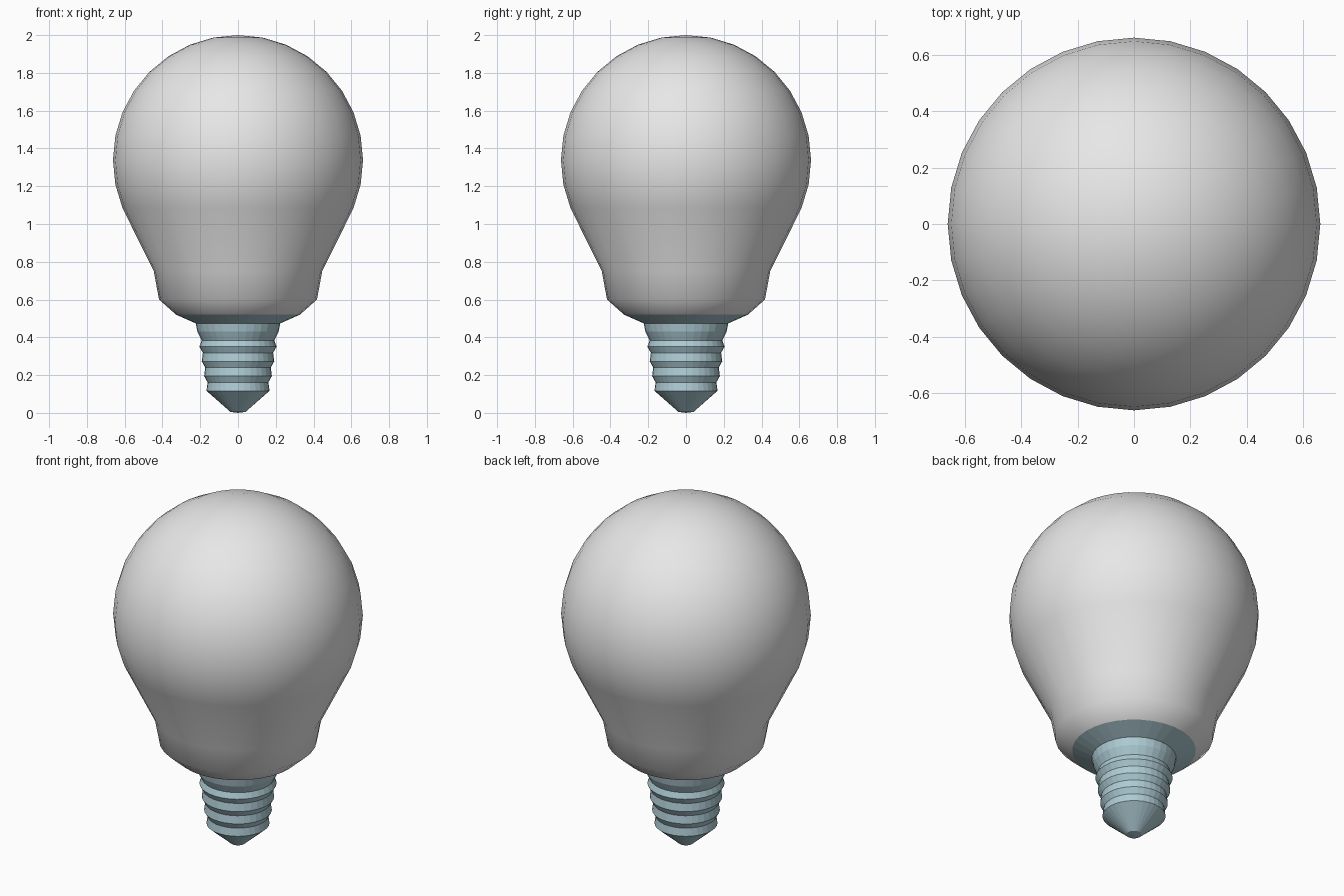
import bpy, bmesh, math

if "Cube" in bpy.data.objects:
    bpy.data.objects.remove(bpy.data.objects["Cube"])

SIDES = 32

def material(name, rgb):
    m = bpy.data.materials.new(name)
    m.diffuse_color = (*rgb, 1)
    m.use_nodes = True
    m.node_tree.nodes["Principled BSDF"].inputs["Base Color"].default_value = m.diffuse_color
    return m

def lathe(name, profile, mat):
    """Revolve (radius, height) points around z; radius 0 makes a pole."""
    bm = bmesh.new()
    rings = []
    for r, z in profile:
        if r == 0:
            rings.append([bm.verts.new((0, 0, z))] * SIDES)
        else:
            rings.append([bm.verts.new((r * math.cos(math.tau * i / SIDES),
                                        r * math.sin(math.tau * i / SIDES), z))
                          for i in range(SIDES)])
    for a, b in zip(rings, rings[1:]):
        for i in range(SIDES):
            j = (i + 1) % SIDES
            bm.faces.new(dict.fromkeys((a[i], a[j], b[j], b[i])))
    bmesh.ops.recalc_face_normals(bm, faces=bm.faces)
    me = bpy.data.meshes.new(name)
    bm.to_mesh(me)
    bm.free()
    me.materials.append(mat)
    ob = bpy.data.objects.new(name, me)
    bpy.context.collection.objects.link(ob)
    return ob

glass = material("frosted_glass", (0.8, 0.8, 0.8))
metal = material("blue_grey_metal", (0.42, 0.6, 0.66))

# Glass bulb: neck, then most of a sphere
R, CZ = 0.662, 1.338
neck = [(0.328, 0.52), (0.418, 0.6), (0.446, 0.75)]
ball = [(R * math.sin(math.radians(a)), CZ + R * math.cos(math.radians(a)))
        for a in [11.25 * k for k in range(10, 0, -1)]]
bulb = lathe("glass_bulb", neck + ball + [(0, 2.0)], glass)
for p in bulb.data.polygons:
    p.use_smooth = True

# Screw base: contact tip, thread ridges and collar
tip = [(0, 0), (0.04, 0.005)]
thread = []
for k in range(4):
    z, r = 0.117 + 0.078 * k, 0.167 + 0.0125 * k
    thread += [(r, z), (r - 0.006, z + 0.045)]
thread[-1] = (0.192, 0.384)
collar = [(0.215, 0.43), (0.224, 0.474), (0.328, 0.52)]
lathe("screw_base", tip + thread + collar, metal)
